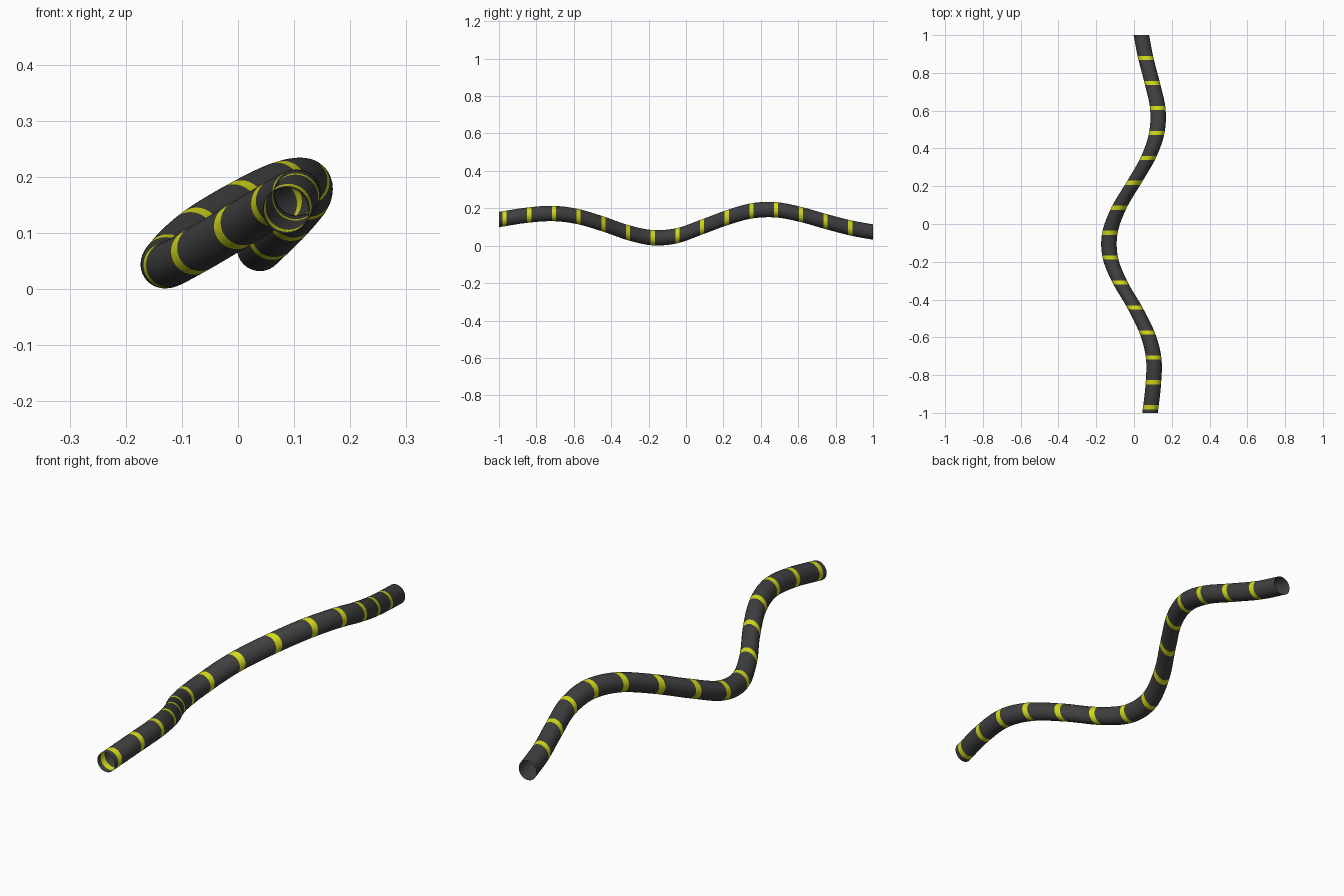
import bpy, bmesh, math

if "Cube" in bpy.data.objects:
    bpy.data.objects.remove(bpy.data.objects["Cube"])

# Centre line of the hose: (y, x, z)
PATH = [(-1.0, 0.085, 0.14), (-0.85, 0.102, 0.163), (-0.71, 0.104, 0.172),
        (-0.58, 0.071, 0.156), (-0.44, 0.003, 0.115), (-0.31, -0.073, 0.07),
        (-0.18, -0.125, 0.043), (-0.05, -0.128, 0.053), (0.085, -0.08, 0.1),
        (0.22, 0.0, 0.15), (0.35, 0.075, 0.186), (0.48, 0.12, 0.192),
        (0.61, 0.126, 0.168), (0.745, 0.097, 0.13), (0.88, 0.062, 0.095),
        (1.0, 0.039, 0.073)]
RADIUS = 0.041
SIDES = 32
STRIPE, PITCH, FIRST = 0.022, 0.132, -0.97


def slope(i, k):
    a, b = PATH[max(i - 1, 0)], PATH[min(i + 1, len(PATH) - 1)]
    return (b[k] - a[k]) / (b[0] - a[0])


def centre(y):
    """Smooth cubic interpolation along the path."""
    i = max(j for j in range(len(PATH) - 1) if PATH[j][0] <= y + 1e-9)
    h = PATH[i + 1][0] - PATH[i][0]
    t = (y - PATH[i][0]) / h
    out = []
    for k in (1, 2):
        out.append((2*t**3 - 3*t**2 + 1) * PATH[i][k] + (t**3 - 2*t**2 + t) * h * slope(i, k)
                   + (3*t**2 - 2*t**3) * PATH[i + 1][k] + (t**3 - t**2) * h * slope(i + 1, k))
    return out


def material(name, color):
    m = bpy.data.materials.new(name)
    m.diffuse_color = color
    m.use_nodes = True
    m.node_tree.nodes["Principled BSDF"].inputs["Base Color"].default_value = m.diffuse_color
    return m


# Stations along the hose, with extra rings at each stripe edge
edges = [-1.0]
for n in range(15):
    mid = FIRST + n * PITCH
    edges += [mid - STRIPE / 2, mid + STRIPE / 2]
edges.append(1.0)
stations, striped = [edges[0]], []
for n, (a, b) in enumerate(zip(edges, edges[1:])):
    steps = 2 if n % 2 else 6
    for s in range(1, steps + 1):
        stations.append(a + (b - a) * s / steps)
        striped.append(n % 2)

# Open tube whose rings all face along y
bm = bmesh.new()
rings = []
for y in stations:
    x, z = centre(min(y, 1.0))
    rings.append([bm.verts.new((x + RADIUS * math.cos(2 * math.pi * s / SIDES), y,
                                z + RADIUS * math.sin(2 * math.pi * s / SIDES)))
                  for s in range(SIDES)])
for r0, r1, mat in zip(rings, rings[1:], striped):
    for s in range(SIDES):
        q = (s + 1) % SIDES
        f = bm.faces.new((r0[s], r1[s], r1[q], r0[q]))
        f.material_index = mat
        f.smooth = True
mesh = bpy.data.meshes.new("striped_hose")
bm.to_mesh(mesh)
bm.free()
mesh.materials.append(material("black_rubber", (0.05, 0.05, 0.05, 1)))
mesh.materials.append(material("yellow_stripe", (0.65, 0.7, 0.01, 1)))
hose = bpy.data.objects.new("striped_hose", mesh)
bpy.context.collection.objects.link(hose)
